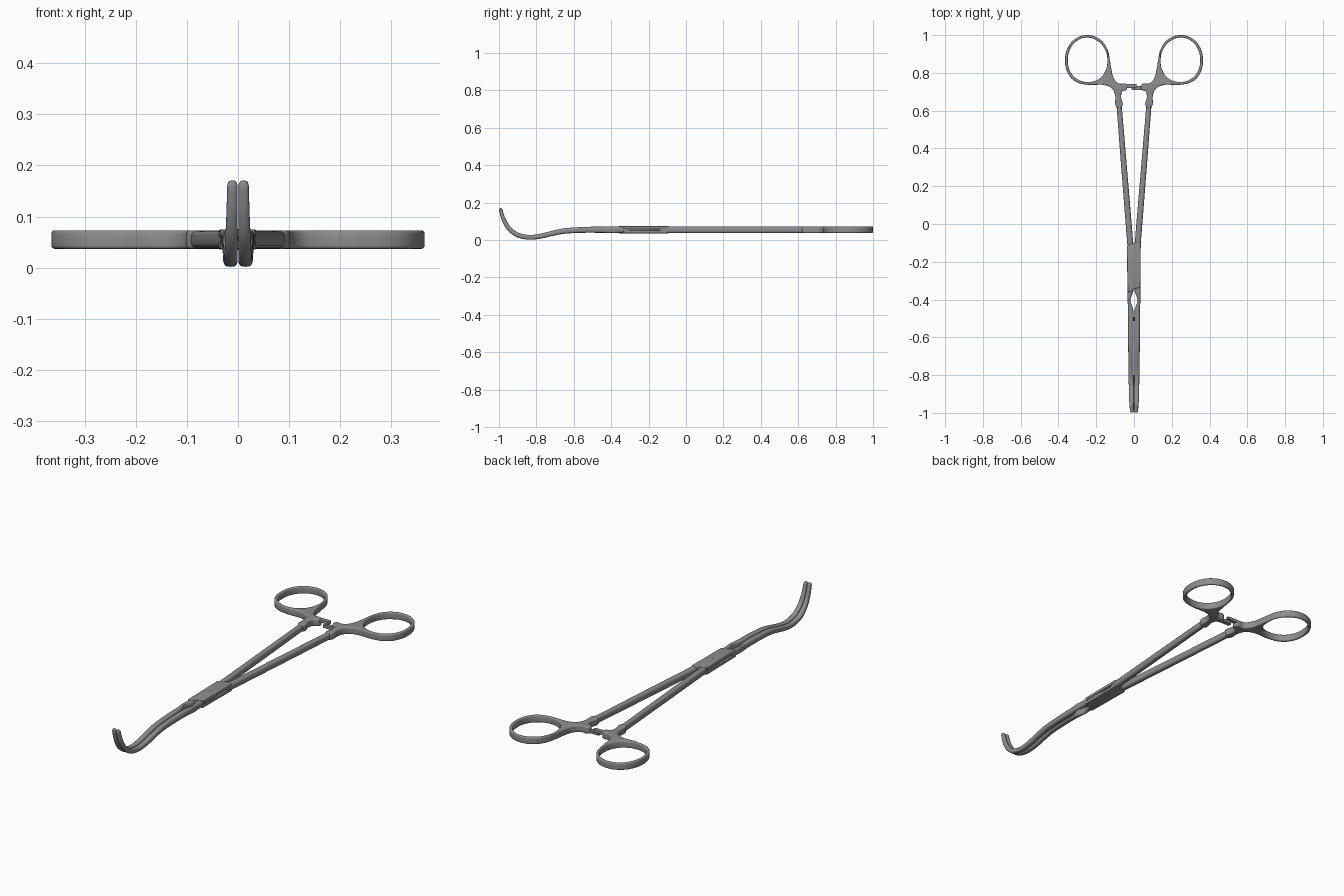
import bpy, bmesh, math
from mathutils import Vector

if "Cube" in bpy.data.objects:
    bpy.data.objects.remove(bpy.data.objects["Cube"])

ZC = 0.055  # mid-height of the flat parts
steel = bpy.data.materials.new("dark_steel")
steel.diffuse_color = (0.27, 0.27, 0.27, 1)
steel.use_nodes = True
steel.node_tree.nodes["Principled BSDF"].inputs["Base Color"].default_value = steel.diffuse_color


def finish(obj, angle=40):
    """Give the steel colour and smooth shading."""
    obj.data.materials.clear()
    obj.data.materials.append(steel)
    bpy.ops.object.select_all(action='DESELECT')
    obj.select_set(True)
    bpy.context.view_layer.objects.active = obj
    bpy.ops.object.shade_smooth_by_angle(angle=math.radians(angle))


def loft(name, sections, side=1, steps=5, n=20, power=2.8):
    """Sweep a rounded-box section along (x, y, z, width, height) keys."""
    k = [Vector(s) for s in sections]
    k = [2 * k[0] - k[1]] + k + [2 * k[-1] - k[-2]]
    pts = []
    for i in range(1, len(k) - 2):
        a, b, c, d = k[i - 1:i + 3]
        for j in range(steps):
            t = j / steps
            pts.append(0.5 * (2 * b + (c - a) * t + (2 * a - 5 * b + 4 * c - d) * t * t
                              + (3 * b - a - 3 * c + d) * t ** 3))
    pts.append(k[-2])
    bm = bmesh.new()
    rings = []
    for i, p in enumerate(pts):
        q, r = pts[max(i - 1, 0)], pts[min(i + 1, len(pts) - 1)]
        tan = Vector((0, r[1] - q[1], r[2] - q[2])).normalized()
        up = Vector((0, tan.z, -tan.y))
        ring = []
        for j in range(n):
            a = 2 * math.pi * j / n
            u = math.copysign(abs(math.cos(a)) ** (2 / power), math.cos(a)) * p[3] / 2
            v = math.copysign(abs(math.sin(a)) ** (2 / power), math.sin(a)) * p[4] / 2
            co = Vector((p[0] + u, p[1], p[2])) + up * v
            co.x *= side
            ring.append(bm.verts.new(co))
        rings.append(ring)
    for A, B in zip(rings, rings[1:]):
        for j in range(n):
            bm.faces.new((A[j], A[(j + 1) % n], B[(j + 1) % n], B[j]))
    bm.faces.new(rings[0])
    bm.faces.new(rings[-1])
    bmesh.ops.recalc_face_normals(bm, faces=bm.faces)
    me = bpy.data.meshes.new(name)
    bm.to_mesh(me)
    bm.free()
    ob = bpy.data.objects.new(name, me)
    bpy.context.collection.objects.link(ob)
    finish(ob)


def plate(name, outlines, z0, z1, bevel, side=1, curved=True):
    """Flat plate with rounded edges from closed outlines (later ones are holes)."""
    cu = bpy.data.curves.new(name, 'CURVE')
    cu.dimensions = '2D'
    cu.fill_mode = 'BOTH'
    cu.extrude = (z1 - z0) / 2 - bevel
    cu.bevel_depth = bevel
    cu.bevel_resolution = 3
    cu.offset = -bevel
    cu.resolution_u = 6
    for o in outlines:
        if curved:
            sp = cu.splines.new('BEZIER')
            sp.bezier_points.add(len(o) - 1)
            for b, (x, y) in zip(sp.bezier_points, o):
                b.co = (x * side, y, 0)
                b.handle_left_type = b.handle_right_type = 'AUTO'
        else:
            sp = cu.splines.new('POLY')
            sp.points.add(len(o) - 1)
            for b, (x, y) in zip(sp.points, o):
                b.co = (x * side, y, 0, 1)
        sp.use_cyclic_u = True
    ob = bpy.data.objects.new(name, cu)
    bpy.context.collection.objects.link(ob)
    ob.location.z = (z0 + z1) / 2
    bpy.ops.object.select_all(action='DESELECT')
    ob.select_set(True)
    bpy.context.view_layer.objects.active = ob
    bpy.ops.object.convert(target='MESH')
    ob = bpy.context.view_layer.objects.active
    bm = bmesh.new()
    bm.from_mesh(ob.data)
    bmesh.ops.remove_doubles(bm, verts=bm.verts, dist=1e-5)
    bmesh.ops.recalc_face_normals(bm, faces=bm.faces)
    bm.to_mesh(ob.data)
    bm.free()
    finish(ob)


# Finger ring outline with its web down to the shank, and the ring hole
ring_outer = [(.065, .62), (.068, .68), (.06, .703), (.04, .711), (.04, .738), (.083, .745),
              (.106, .77), (.12, .82), (.128, .87), (.143, .93), (.183, .98), (.247, 1.0),
              (.309, .982), (.350, .935), (.365, .87), (.351, .80), (.313, .756), (.245, .737),
              (.15, .734), (.115, .715), (.10, .68), (.092, .62)]
ring_hole = [(.248, .987), (.302, .970), (.337, .928), (.350, .87), (.338, .809), (.303, .769),
             (.245, .752), (.188, .767), (.154, .805), (.141, .86), (.157, .93), (.195, .970)]

# Jaw path: eye opening behind the joint, then the upturned hook
jaw = [(.018, -.32, ZC, .030, .034), (.0185, -.355, ZC, .030, .034), (.026, -.405, ZC, .015, .034),
       (.0175, -.46, ZC, .029, .033), (.0165, -.55, .054, .030, .031), (.0162, -.65, .048, .029, .029),
       (.016, -.72, .034, .028, .027), (.0155, -.78, .020, .028, .026), (.0145, -.84, .0145, .027, .025),
       (.0138, -.90, .027, .026, .025), (.0128, -.945, .060, .024, .024), (.0118, -.972, .103, .022, .022),
       (.0112, -.985, .140, .021, .020), (.011, -.990, .160, .020, .019), (.011, -.993, .168, .014, .012),
       (.011, -.9935, .170, .004, .004)]

for side, tag in ((1, "right"), (-1, "left")):
    plate("finger_ring_" + tag, [ring_outer, ring_hole], .037, .073, .006, side)
    loft("shank_" + tag, [(.0830, .68, ZC, .027, .035), (.0525, .30, ZC, .030, .036),
                          (.0202, -.10, ZC, .032, .036), (.018, -.13, ZC, .030, .034)], side)
    loft("jaw_" + tag, jaw, side)

# Box joint: upper and lower plates with the tongue crossing between them
box = [(-.038, -.117), (-.005, -.100), (.012, -.093), (.036, -.10), (.034, -.332), (.028, -.336),
       (-.004, -.347), (-.020, -.36), (-.034, -.36)]
plate("joint_plate_upper", [box], .058, .0745, .004, curved=False)
plate("joint_plate_lower", [box], .0355, .052, .004, curved=False)
loft("joint_tongue", [(-.016, -.11, ZC, .036, .022), (0, -.22, ZC, .062, .022),
                      (.016, -.34, ZC, .032, .022)])

# Joint pin
bpy.ops.mesh.primitive_cylinder_add(vertices=24, radius=.006, depth=.0405, location=(.002, -.22, ZC))
pin = bpy.context.object
pin.name = "joint_pin"
finish(pin)

# Overlapping ratchet arms: left one above, right one below
for side, tag, z0, y in ((-1, "left", .0555, .720), (1, "right", .0385, .709)):
    arm = [(.085, y), (-.010, y), (-.014, y + .004), (-.014, y + .018), (-.010, y + .022), (.085, y + .022)]
    plate("ratchet_arm_" + tag, [arm], z0, z0 + .016, .003, side, curved=False)
    # Interlocking teeth between the arms
    for i in range(2):
        bpy.ops.mesh.primitive_cube_add(size=1, location=(side * (i * .009 - .006), .7255, ZC))
        tooth = bpy.context.object
        tooth.name = "ratchet_tooth_" + tag
        tooth.scale = (.005, .010, .004)
        finish(tooth)
